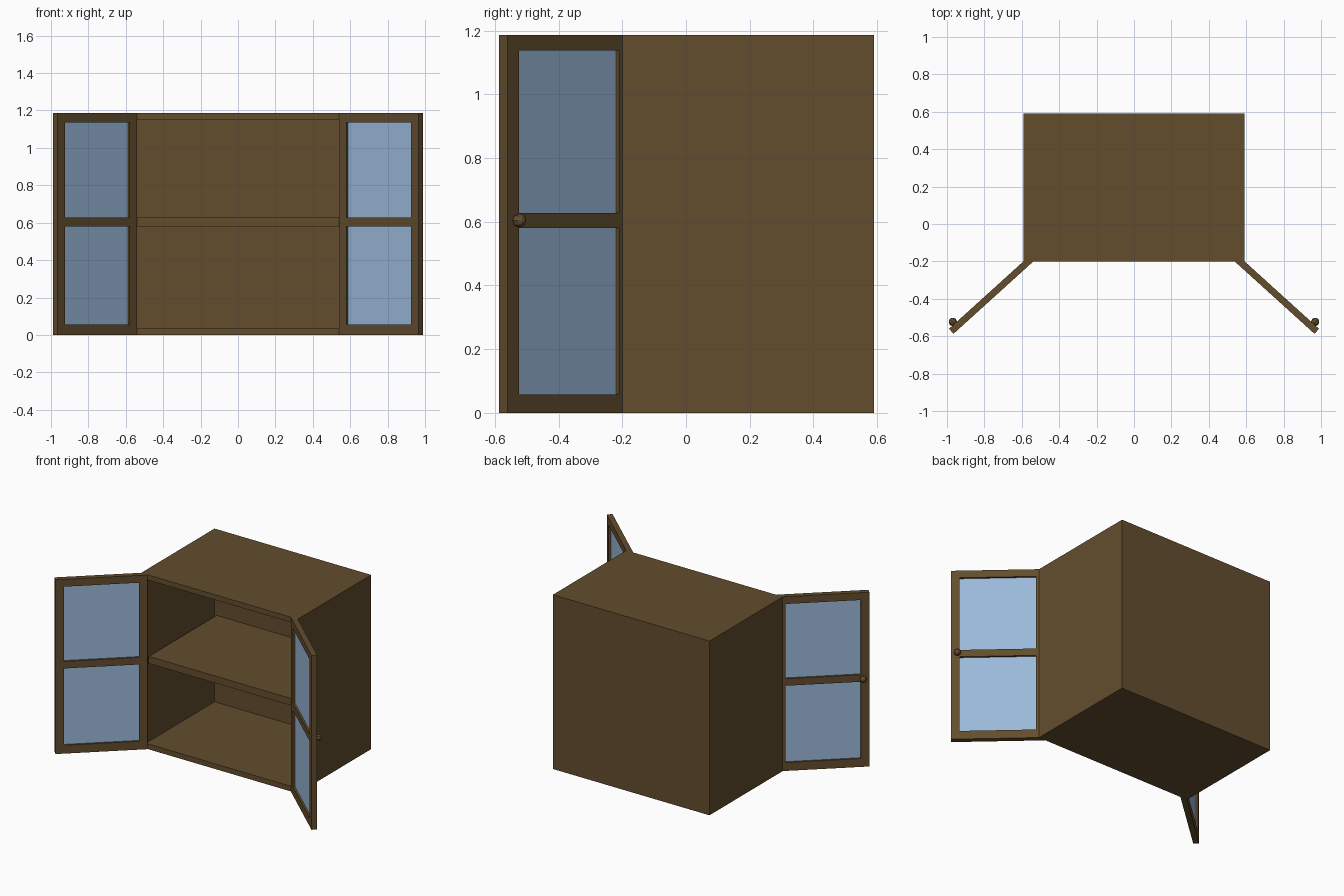
import bpy, bmesh
from mathutils import Matrix, Vector

if "Cube" in bpy.data.objects:
    bpy.data.objects.remove(bpy.data.objects["Cube"])


def material(name, color):
    m = bpy.data.materials.new(name)
    m.diffuse_color = color
    m.use_nodes = True
    m.node_tree.nodes["Principled BSDF"].inputs["Base Color"].default_value = m.diffuse_color
    return m


WOOD = material("brown_wood", (0.125, 0.075, 0.027, 1))
GLASS = material("blue_glass", (0.33, 0.49, 0.70, 1))


def box(bm, lo, hi):
    lo, hi = Vector(lo), Vector(hi)
    mat = Matrix.Translation((lo + hi) / 2) @ Matrix.Diagonal((*(hi - lo), 1))
    return bmesh.ops.create_cube(bm, size=1, matrix=mat)


def finish(name, bm, mat, mirror=False):
    bmesh.ops.recalc_face_normals(bm, faces=bm.faces)
    me = bpy.data.meshes.new(name)
    bm.to_mesh(me)
    bm.free()
    me.materials.append(mat)
    ob = bpy.data.objects.new(name, me)
    bpy.context.collection.objects.link(ob)
    if mirror:
        ob.modifiers.new("mirror", 'MIRROR').use_mirror_merge = False
    return ob


def inset_push(bm, face, thickness, offset):
    # inset a face, then extrude the inner part along offset
    bmesh.ops.inset_individual(bm, faces=[face], thickness=thickness)
    ext = bmesh.ops.extrude_discrete_faces(bm, faces=[face])["faces"][0]
    bmesh.ops.translate(bm, verts=ext.verts, vec=offset)


W, FRONT, BACK, H, T = 0.59, -0.2, 0.59, 1.187, 0.05

# cabinet body: box hollowed from the front
bm = bmesh.new()
box(bm, (-W, FRONT, 0), (W, BACK, H))
bm.normal_update()
front = min(bm.faces, key=lambda f: f.calc_center_median().y)
inset_push(bm, front, T, (0, BACK - FRONT - T, 0))
for v in bm.verts:
    if abs(v.co.z - T) < 1e-4:
        v.co.z = 0.057
finish("cabinet_body", bm, WOOD)

# middle shelf
bm = bmesh.new()
box(bm, (-W + T, FRONT + 0.01, 0.58), (W - T, BACK - T, 0.628))
finish("shelf", bm, WOOD)

# door space: x along the door from the hinge, y toward its outer face
hinge, tip = Vector((0.54, -0.202, 0)), Vector((0.965, -0.587, 0))
L, D, STILE = (tip - hinge).length, 0.036, 0.053
u = (tip - hinge).normalized()
n = Vector((-u.y, u.x, 0))
door = Matrix(((u.x, n.x, 0, hinge.x), (u.y, n.y, 0, hinge.y),
               (0, 0, 1, 0), (0, 0, 0, 1)))

# door frames: stiles and rails
bm = bmesh.new()
for x in (0, L - STILE):
    box(bm, (x, 0, 0), (x + STILE, D, H))
for z0, z1 in ((0, 0.057), (0.58, 0.628), (1.137, H)):
    box(bm, (STILE, 0, z0), (L - STILE, D, z1))
bm.transform(door)
finish("door_frames", bm, WOOD, True)

# glass panes
bm = bmesh.new()
for z0, z1 in ((0.057, 0.58), (0.628, 1.137)):
    box(bm, (STILE, 0.013, z0), (L - STILE, 0.023, z1))
bm.transform(door)
finish("glass_panes", bm, GLASS, True)

# round faceted knobs on the outer faces
bm = bmesh.new()
place = Matrix.Translation((L - 0.04, D + 0.014, 0.604)) @ Matrix.Rotation(1.5708, 4, 'X')
bmesh.ops.create_uvsphere(bm, u_segments=8, v_segments=6, radius=0.022, matrix=place)
bm.transform(door)
finish("door_knobs", bm, WOOD, True)
